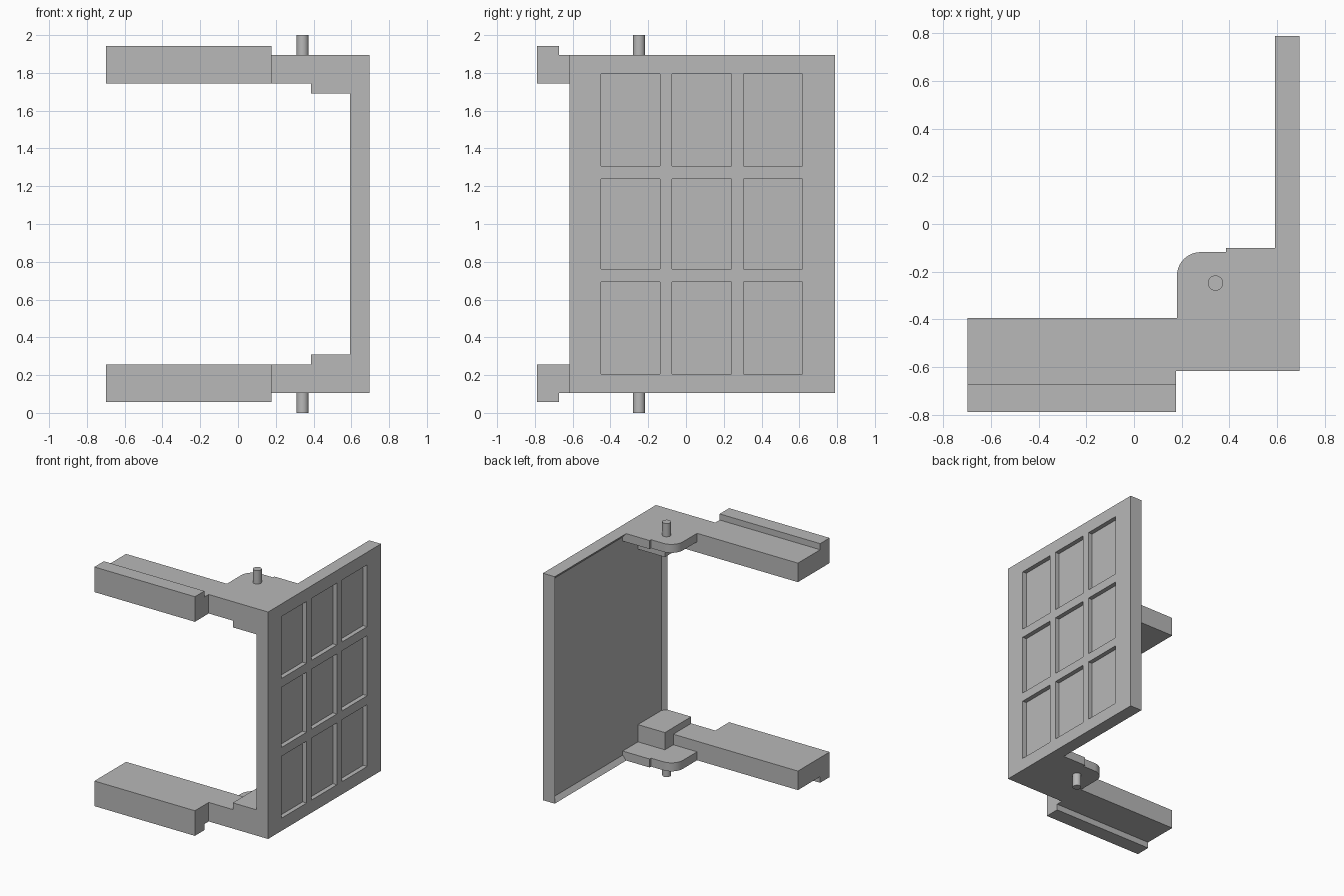
import bpy, bmesh, math

cube = bpy.data.objects.get("Cube")
if cube:
    bpy.data.objects.remove(cube, do_unlink=True)

grey = bpy.data.materials.new("plain grey")
grey.use_nodes = True
GREY = (0.48, 0.48, 0.48, 1)
grey.diffuse_color = GREY
grey.node_tree.nodes["Principled BSDF"].inputs["Base Color"].default_value = GREY

MID = 1.0  # height of the symmetry plane


def finish(name, bm, mirrored=True):
    """Turn a bmesh into an object, mirrored about mid height if asked."""
    bmesh.ops.recalc_face_normals(bm, faces=bm.faces)
    bmesh.ops.translate(bm, verts=bm.verts, vec=(0, 0, -MID))
    mesh = bpy.data.meshes.new(name)
    bm.to_mesh(mesh)
    bm.free()
    mesh.materials.append(grey)
    ob = bpy.data.objects.new(name, mesh)
    ob.location.z = MID
    bpy.context.collection.objects.link(ob)
    if mirrored:
        mod = ob.modifiers.new("top and bottom", 'MIRROR')
        mod.use_axis = (False, False, True)
        mod.use_mirror_merge = False
    return ob


def prism(name, outline, z0, z1):
    """Extrude an xy outline between two heights."""
    bm = bmesh.new()
    low = [bm.verts.new((x, y, z0)) for x, y in outline]
    high = [bm.verts.new((x, y, z1)) for x, y in outline]
    bm.faces.new(low)
    bm.faces.new(high)
    for i in range(len(low)):
        j = (i + 1) % len(low)
        bm.faces.new((low[i], low[j], high[j], high[i]))
    return finish(name, bm)


def rect(x0, x1, y0, y1):
    return [(x0, y0), (x1, y0), (x1, y1), (x0, y1)]


# Door panel: a grid slab, nine sunken panes outside, one shallow recess inside
IN, OUT = 0.592, 0.695
ys = [-0.618, -0.45, -0.138, -0.074, 0.24, 0.305, 0.618, 0.79]
zs = [0.105, 0.205, 0.693, 0.763, 1.237, 1.307, 1.795, 1.895]
bm = bmesh.new()
sides = [[[bm.verts.new((x, y, z)) for z in zs] for y in ys] for x in (IN, OUT)]
panes, inner = [], []
n = len(ys) - 1
for s, grid in enumerate(sides):
    for i in range(n):
        for j in range(n):
            f = bm.faces.new((grid[i][j], grid[i + 1][j], grid[i + 1][j + 1], grid[i][j + 1]))
            if s == 0:
                inner.append(f)
            elif i % 2 and j % 2:
                panes.append(f)
a, b = sides
for k in range(n):
    for e in (0, n):
        bm.faces.new((a[k][e], a[k + 1][e], b[k + 1][e], b[k][e]))
        bm.faces.new((a[e][k], a[e][k + 1], b[e][k + 1], b[e][k]))
bmesh.ops.recalc_face_normals(bm, faces=bm.faces)
bmesh.ops.inset_individual(bm, faces=panes, thickness=0, depth=-0.035)
bmesh.ops.inset_region(bm, faces=inner, thickness=0.035, use_even_offset=True)
for v in {v for f in inner for v in f.verts}:
    v.co.x += 0.03
finish("door_panel", bm, mirrored=False)

# Arms: wide bar stepping back where it meets the panel
ROOT = 0.63
prism("arm", [(-0.7, -0.79), (0.177, -0.79), (0.177, -0.618), (ROOT, -0.618),
              (ROOT, -0.395), (-0.7, -0.395)], 0.105, 0.255)
prism("arm_lip", rect(-0.7, 0.177, -0.79, -0.672), 0.057, 0.105)

# Hinge plate with one rounded corner and a small notch
R = 0.1
arc = [(0.18 + R - R * math.sin(t), -0.118 - R + R * math.cos(t))
       for t in (math.pi / 2 * k / 10 for k in range(11))]
prism("hinge_plate", [(0.18, -0.395), (ROOT, -0.395), (ROOT, -0.1), (0.387, -0.1),
                      (0.387, -0.118)] + arc, 0.105, 0.172)

# Corner block that stiffens the joint
prism("corner_block", rect(0.387, ROOT, -0.618, -0.29), 0.15, 0.308)

# Hinge pins
bm = bmesh.new()
bmesh.ops.create_cone(bm, cap_ends=True, segments=32, radius1=0.032, radius2=0.032, depth=0.13)
bmesh.ops.translate(bm, verts=bm.verts, vec=(0.342, -0.248, 0.065))
pin = finish("hinge_pin", bm)

# Smooth the round parts while keeping edges sharp
for name in ("hinge_pin", "hinge_plate"):
    ob = bpy.data.objects[name]
    bpy.ops.object.select_all(action='DESELECT')
    ob.select_set(True)
    bpy.context.view_layer.objects.active = ob
    bpy.ops.object.shade_smooth_by_angle(angle=math.radians(30))
